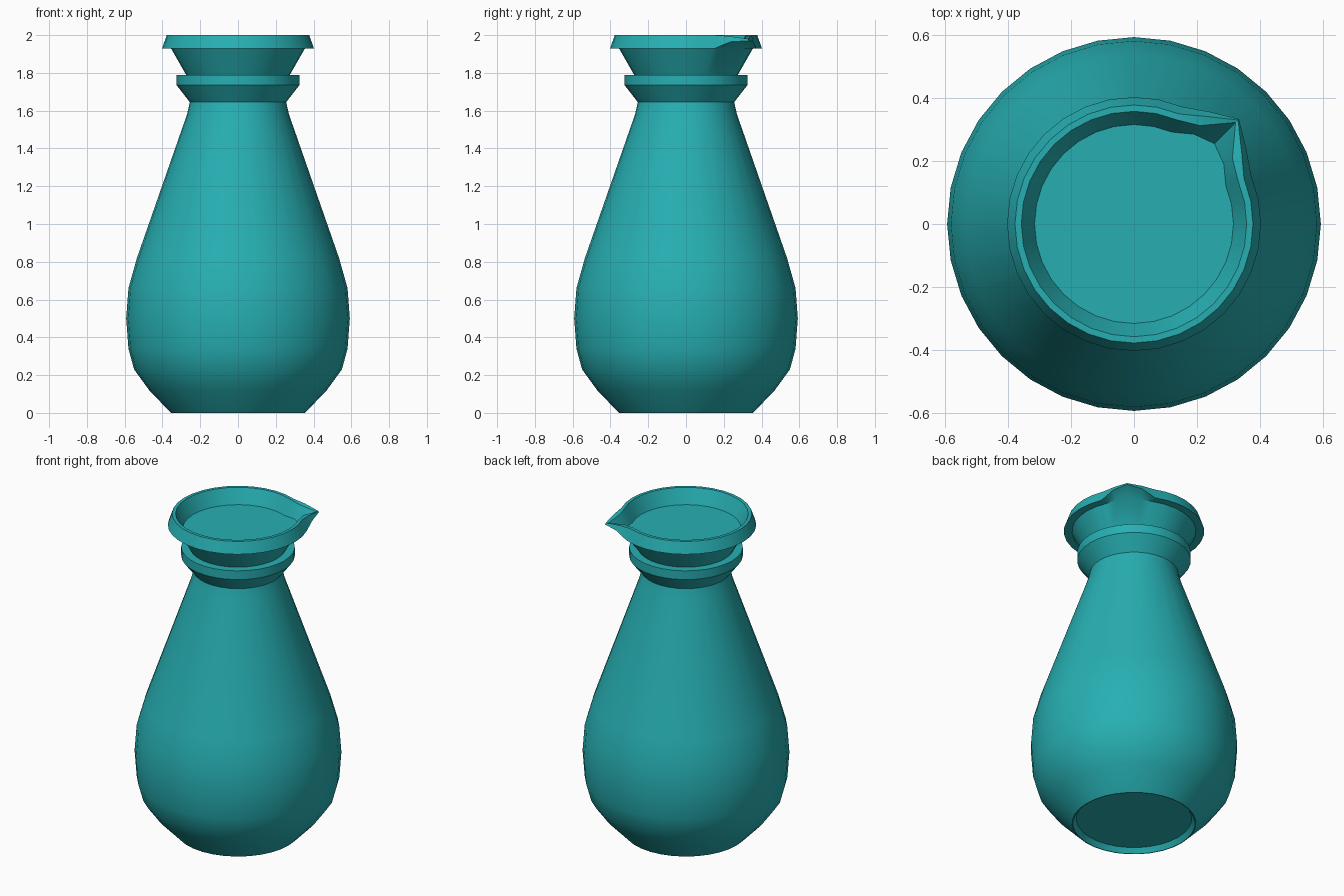
import bpy, bmesh, math

if "Cube" in bpy.data.objects:
    bpy.data.objects.remove(bpy.data.objects["Cube"])

SEGMENTS = 32
SPOUT = 4  # segment index of the 45 degree direction

teal = bpy.data.materials.new("teal glaze")
teal.diffuse_color = (0.02, 0.43, 0.45, 1)
teal.use_nodes = True
teal.node_tree.nodes["Principled BSDF"].inputs["Base Color"].default_value = teal.diffuse_color


def lathe(name, profile, cap_start=False, cap_end=False, spout=None):
    """Turn an (r, z) profile; spout gives {ring: [centre (r, z), neighbour (r, z)]}."""
    bm = bmesh.new()
    rings = []
    for i, point in enumerate(profile):
        ring = []
        for j in range(SEGMENTS):
            r, z = point
            offset = abs(j - SPOUT)
            if spout and i in spout and offset < 2:
                r, z = spout[i][offset]
            a = 2 * math.pi * j / SEGMENTS
            ring.append(bm.verts.new((r * math.cos(a), r * math.sin(a), z)))
        rings.append(ring)
    for lower, upper in zip(rings, rings[1:]):
        for j in range(SEGMENTS):
            k = (j + 1) % SEGMENTS
            bm.faces.new((lower[j], lower[k], upper[k], upper[j]))
    if cap_start:
        bm.faces.new(rings[0][::-1])
    if cap_end:
        bm.faces.new(rings[-1])
    mesh = bpy.data.meshes.new(name)
    bm.to_mesh(mesh)
    bm.free()
    mesh.materials.append(teal)
    obj = bpy.data.objects.new(name, mesh)
    bpy.context.collection.objects.link(obj)
    bpy.ops.object.select_all(action='DESELECT')
    obj.select_set(True)
    bpy.context.view_layer.objects.active = obj
    bpy.ops.object.shade_smooth_by_angle(angle=math.radians(31))
    return obj


# Pear-shaped body with a slightly recessed foot
lathe("body", [(0.33, 0.03), (0.35, 0), (0.355, 0), (0.47, 0.12), (0.55, 0.23),
               (0.58, 0.34), (0.592, 0.50), (0.58, 0.66), (0.535, 0.82),
               (0.27, 1.58), (0.255, 1.645)], cap_start=True)

# Flared collar around the neck
lathe("neck_collar", [(0.255, 1.645), (0.325, 1.735), (0.325, 1.79), (0.275, 1.79)])

# Funnel mouth with lip, inner wall, floor and pouring spout
lathe("mouth_with_spout",
      [(0.275, 1.79), (0.355, 1.93), (0.402, 1.93), (0.377, 2.0), (0.357, 2.0), (0.315, 1.91)],
      cap_end=True,
      spout={1: [(0.39, 1.93), (0.37, 1.93)],
             2: [(0.47, 1.97), (0.428, 1.965)],
             3: [(0.466, 1.98), (0.41, 1.995)],
             4: [(0.455, 1.975), (0.375, 1.995)],
             5: [(0.36, 1.91), (0.342, 1.91)]})
